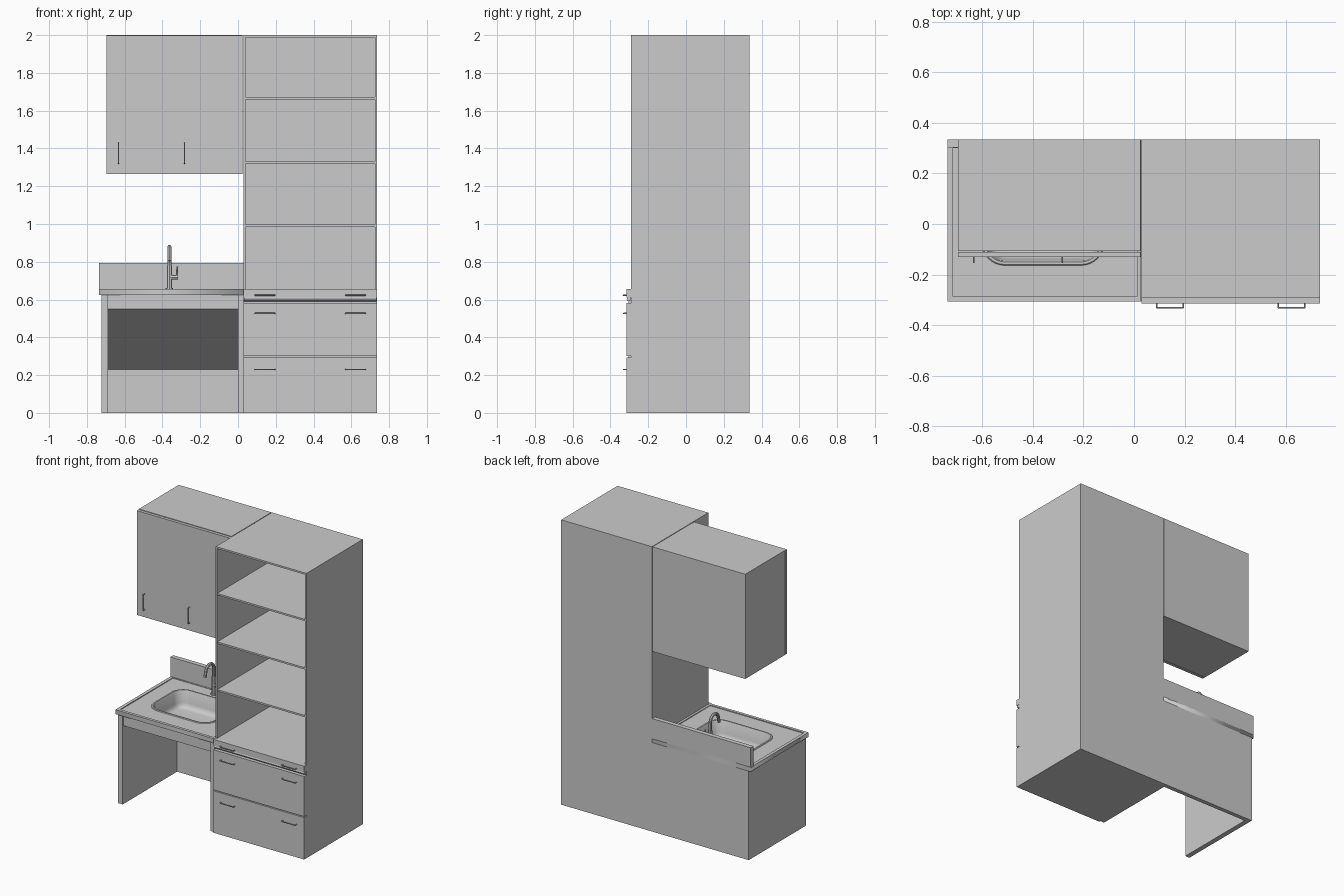
import bpy, bmesh, math
from mathutils import Vector

if "Cube" in bpy.data.objects:
    bpy.data.objects.remove(bpy.data.objects["Cube"])


def mesh_object(name, verts, faces, smooth=False):
    me = bpy.data.meshes.new(name)
    me.from_pydata(verts, [], faces)
    bm = bmesh.new()
    bm.from_mesh(me)
    bmesh.ops.recalc_face_normals(bm, faces=bm.faces)
    bm.to_mesh(me)
    bm.free()
    ob = bpy.data.objects.new(name, me)
    bpy.context.collection.objects.link(ob)
    if smooth:
        smooth_object(ob)
    return ob


def select(ob):
    bpy.ops.object.select_all(action='DESELECT')
    ob.select_set(True)
    bpy.context.view_layer.objects.active = ob


def smooth_object(ob):
    select(ob)
    bpy.ops.object.shade_smooth_by_angle(angle=math.radians(40))


def prism(name, x0, x1, profile):
    """Extrude a (y, z) profile along x."""
    n = len(profile)
    verts = [(x, y, z) for x in (x0, x1) for y, z in profile]
    faces = [tuple(range(n)), tuple(range(n, 2 * n))]
    faces += [(i, (i + 1) % n, n + (i + 1) % n, n + i) for i in range(n)]
    return mesh_object(name, verts, faces)


def box(name, x0, x1, y0, y1, z0, z1):
    return prism(name, x0, x1, [(y0, z0), (y1, z0), (y1, z1), (y0, z1)])


def curve_object(name, splines, dims, cyclic, **settings):
    cu = bpy.data.curves.new(name, 'CURVE')
    cu.dimensions = dims
    for key, value in settings.items():
        setattr(cu, key, value)
    for pts in splines:
        sp = cu.splines.new('POLY')
        sp.points.add(len(pts) - 1)
        for p, co in zip(sp.points, pts):
            p.co = (*co, 1)
        sp.use_cyclic_u = cyclic
    ob = bpy.data.objects.new(name, cu)
    bpy.context.collection.objects.link(ob)
    select(ob)
    bpy.ops.object.convert(target='MESH')
    return bpy.context.view_layer.objects.active


def tube(name, pts, r):
    ob = curve_object(name, [pts], '3D', False, bevel_depth=r,
                      bevel_resolution=2, use_fill_caps=True)
    smooth_object(ob)
    return ob


def plate(name, outlines, z0, z1):
    """Flat slab from nested outlines; the inner ones become holes."""
    ob = curve_object(name, [[(x, y, 0) for x, y in o] for o in outlines], '2D',
                      True, fill_mode='BOTH', extrude=(z1 - z0) / 2)
    ob.location.z = (z0 + z1) / 2
    return ob


def rect(x0, x1, y0, y1):
    return [(x0, y0), (x1, y0), (x1, y1), (x0, y1)]


def rounded_rect(cx, cy, hx, hy, r, seg=8):
    pts = []
    for k, (sx, sy) in enumerate([(1, 1), (-1, 1), (-1, -1), (1, -1)]):
        for i in range(seg + 1):
            a = math.pi / 2 * (k + i / seg)
            pts.append((cx + sx * (hx - r) + r * math.cos(a),
                        cy + sy * (hy - r) + r * math.sin(a)))
    return pts


def handle(name, start, end, out):
    """Bar handle on two posts standing off towards the front."""
    a, b, o = Vector(start), Vector(end), Vector((0, -out, 0))
    d = (b - a).normalized() * 0.003
    tube(name, [a, a + o * 0.85, a + o + d, b + o - d, b + o * 0.85, b], 0.0032)


# Tall cabinet: sides, back, top, open shelves
B = 0.335
for side, x in (("left", 0.03), ("right", 0.725)):
    box(f"tall_{side}_side", x, x + 0.01, -0.29, B, 0, 2)
box("tall_back", 0.04, 0.725, B - 0.01, B, 0.64, 2)
for i, z in enumerate((0.985, 1.32, 1.66)):
    box(f"shelf_{i + 1}", 0.04, 0.725, -0.287, B - 0.01, z, z + 0.012)
box("tall_top", 0.04, 0.725, -0.29, B, 1.988, 2)

# Drawer base and fronts
box("drawer_carcass", 0.04, 0.725, -0.29, B, 0, 0.645)
box("drawer_counter", 0.04, 0.725, -0.292, B - 0.01, 0.645, 0.655)
for i, (z0, z1, zh) in enumerate(((0.0, 0.294, 0.23), (0.301, 0.583, 0.527),
                                  (0.612, 0.655, 0.623))):
    box(f"drawer_front_{i + 1}", 0.03, 0.735, -0.315, -0.29, z0, z1)
    for j, x in enumerate((0.09, 0.57)):
        handle(f"drawer_handle_{i + 1}_{j + 1}", (x, -0.314, zh), (x + 0.105, -0.314, zh), 0.018)
tube("pull_rail", [(0.031, -0.303, 0.602), (0.734, -0.303, 0.602)], 0.011)

# Wall cabinet with two doors
box("wall_cabinet", -0.695, 0.025, -0.107, B, 1.265, 2)
for i, x in enumerate((-0.695, -0.335)):
    box(f"wall_door_{i + 1}", x, x + 0.36, -0.13, -0.11, 1.265, 1.997)
for i, x in enumerate((-0.633, -0.283)):
    handle(f"door_handle_{i + 1}", (x, -0.129, 1.32), (x, -0.129, 1.43), 0.022)

# Sink unit: side panels, back, apron, sloped knee panel
box("sink_left_panel", -0.722, -0.687, -0.298, B, 0, 0.625)
box("sink_right_panel", 0.0, 0.03, -0.305, -0.28, 0, 0.625)
box("sink_inner_panel", 0.0, 0.03, -0.28, B, 0, 0.625)
box("sink_back", -0.722, 0.025, 0.305, B, 0, 0.625)
box("sink_apron", -0.687, 0.0, -0.29, -0.272, 0.55, 0.625)
prism("knee_panel", -0.687, 0.0,
      [(-0.285, 0.55), (0.305, 0.23), (0.305, 0.242), (-0.272, 0.556)])

# Countertop with basin hole, raised lip and backsplash
cx, cy, hx, hy = -0.36, 0.025, 0.23, 0.175
plate("countertop", [rect(-0.737, 0.028, -0.307, B), rounded_rect(cx, cy, hx, hy, 0.08)],
      0.625, 0.65)
plate("counter_lip", [rect(-0.737, 0.028, -0.307, B), rect(-0.715, 0.012, -0.287, 0.30)],
      0.65, 0.656)
box("backsplash", -0.737, 0.028, 0.303, B, 0.65, 0.793)

# Basin lofted from rounded rectangles (inset, height)
rings = [(-0.014, 0.651), (-0.01, 0.655), (0.0, 0.655), (0.004, 0.649),
         (0.012, 0.57), (0.018, 0.552), (0.03, 0.541), (0.048, 0.537)]
verts, faces = [], []
for d, z in rings:
    verts += [(x, y, z) for x, y in rounded_rect(cx, cy, hx - d, hy - d, 0.08 - d)]
n = len(verts) // len(rings)
for k in range(len(rings) - 1):
    faces += [(k * n + i, k * n + (i + 1) % n, (k + 1) * n + (i + 1) % n, (k + 1) * n + i)
              for i in range(n)]
faces.append(tuple(range((len(rings) - 1) * n, len(rings) * n)))
mesh_object("basin", verts, faces, smooth=True)
tube("drain", [(cx, cy, 0.536), (cx, cy, 0.540)], 0.025)

# Faucet: base, column, curved spout, lever
fx, fy, R = -0.363, 0.25, 0.045
tube("faucet_base", [(fx, fy, 0.649), (fx, fy, 0.662)], 0.02)
tube("faucet_column", [(fx, fy, 0.655), (fx, fy, 0.78)], 0.014)
arc = [(fx, fy - R + R * math.cos(a), 0.835 + R * math.sin(a))
       for a in (math.pi * 0.9 * i / 12 for i in range(13))]
tube("faucet_spout", [(fx, fy, 0.77)] + arc + [(fx, fy - 2 * R - 0.008, 0.805)], 0.0105)
tube("lever_body", [(fx, fy, 0.718), (fx + 0.045, fy, 0.718)], 0.013)
tube("lever", [(fx + 0.038, fy, 0.715), (fx + 0.042, fy - 0.006, 0.775)], 0.005)
